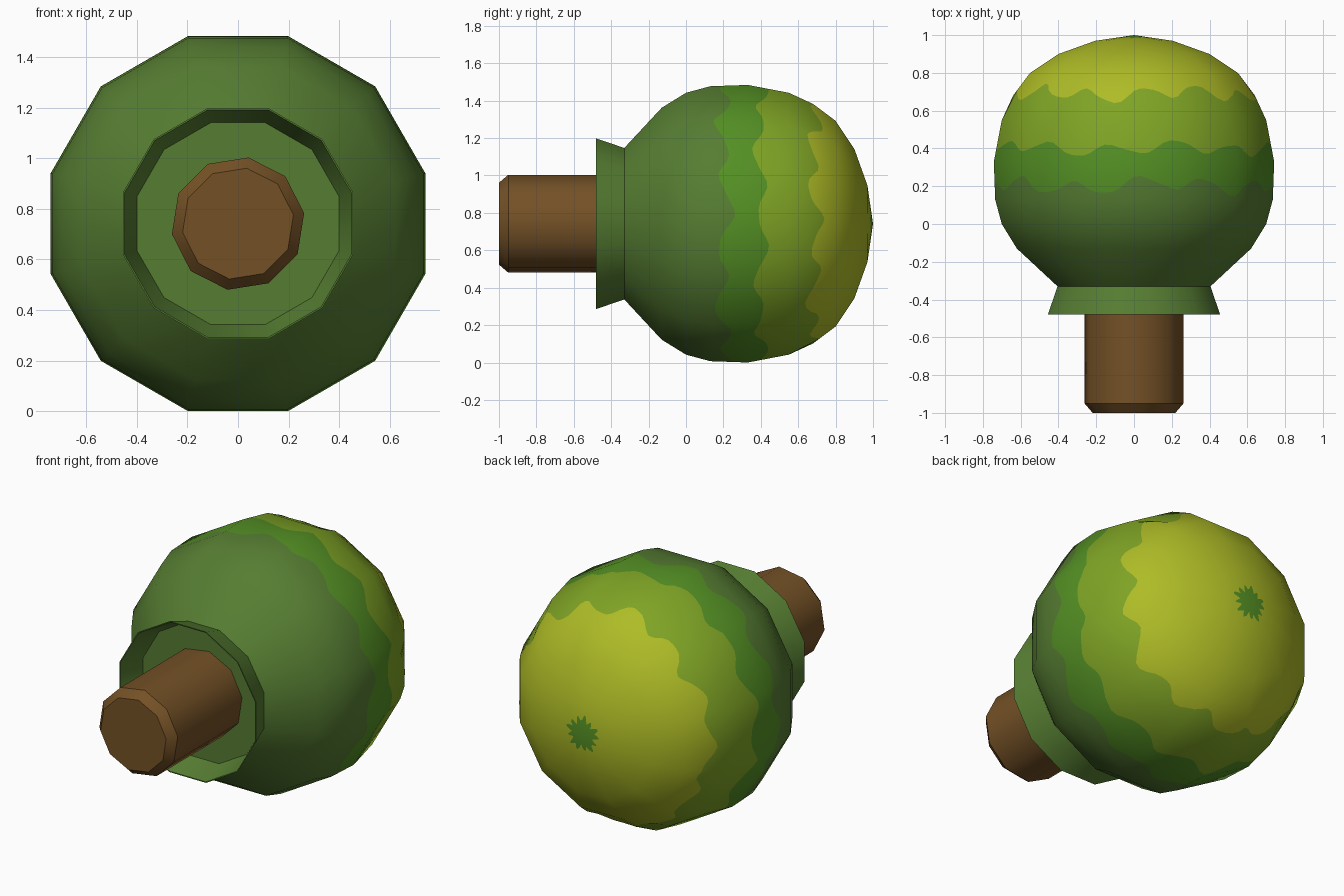
import bpy, bmesh, math
from mathutils import Vector

if "Cube" in bpy.data.objects:
    bpy.data.objects.remove(bpy.data.objects["Cube"])

CZ = 0.742  # height of the fruit's axis


def material(name, rgb):
    m = bpy.data.materials.new(name)
    lin = [(c / 255 / 12.92) if c < 10 else ((c / 255 + 0.055) / 1.055) ** 2.4 for c in rgb]
    m.diffuse_color = (*lin, 1)
    m.use_nodes = True
    m.node_tree.nodes["Principled BSDF"].inputs["Base Color"].default_value = m.diffuse_color
    return m


dark = material("dark_green", (86, 125, 50))
mid = material("mid_green", (84, 144, 36))
light = material("light_green", (127, 164, 37))
yellow = material("yellow_green", (174, 188, 38))
brown = material("stem_brown", (116, 81, 38))

# Body profile along y: (y, distance from axis to the flat of the 12-gon)
PROFILE = [(-0.33, 0.405), (-0.13, 0.62), (0, 0.70), (0.13, 0.735), (0.33, 0.742),
           (0.55, 0.70), (0.68, 0.64), (0.80, 0.55), (0.90, 0.40), (0.97, 0.205), (1.0, 0.0)]


def lerp_profile(y, values):
    for i in range(len(PROFILE) - 1):
        y0, y1 = PROFILE[i][0], PROFILE[i + 1][0]
        if y <= y1 + 1e-6:
            t = (y - y0) / (y1 - y0)
            return values[i] * (1 - t) + values[i + 1] * t
    return values[-1]


RADII = [p[1] for p in PROFILE]
# profile slope angle per segment, averaged at the points for smooth normals
SEG = [math.atan2(PROFILE[i][1] - PROFILE[i + 1][1], PROFILE[i + 1][0] - PROFILE[i][0])
       for i in range(len(PROFILE) - 1)]
TILT = [SEG[0]] + [(a + b) / 2 for a, b in zip(SEG, SEG[1:])] + [math.pi / 2]


def wave(theta, phase):
    return (0.6 * math.sin(13 * theta + phase) + 0.3 * math.sin(5 * theta + 2 * phase)
            + 0.1 * math.sin(29 * theta))


def polygon_factor(theta, sides):
    step = math.tau / sides
    return 1 / math.cos((theta + step / 2) % step - step / 2)


def loft(name, rings, mats, mat_of_segment):
    bm = bmesh.new()
    grid = [[bm.verts.new(p) for p in ring] for ring in rings]
    n = len(rings[0])
    for i in range(len(grid) - 1):
        for j in range(n):
            k = (j + 1) % n
            f = bm.faces.new((grid[i][j], grid[i][k], grid[i + 1][k], grid[i + 1][j]))
            f.material_index = mat_of_segment[i]
            f.smooth = True
    bmesh.ops.remove_doubles(bm, verts=bm.verts, dist=1e-5)
    bmesh.ops.recalc_face_normals(bm, faces=bm.faces)
    me = bpy.data.meshes.new(name)
    bm.to_mesh(me)
    bm.free()
    for m in mats:
        me.materials.append(m)
    ob = bpy.data.objects.new(name, me)
    bpy.context.collection.objects.link(ob)
    return ob


# Fruit body: profile rings plus wavy rings (y, wave size, material after the ring)
RINGS = [(-0.33, 0, 0), (-0.13, 0, 0), (0, 0, 0), (0.13, 0, 0), (0.205, 0.06, 1),
         (0.33, 0, 1), (0.40, 0.05, 2), (0.55, 0, 2), (0.69, 0.055, 3), (0.80, 0, 3),
         (0.90, 0, 3), (0.97, 0, 3), (0.987, 0.004, 1), (1.0, 0, 1)]
N = 12 * 10
rings = []
for i, (y, amp, _) in enumerate(RINGS):
    ring = []
    for j in range(N):
        th = math.tau * (j + 5) / N
        yy = y + amp * wave(th, i * 1.7)
        r = lerp_profile(yy, RADII) * polygon_factor(th, 12)
        ring.append((r * math.cos(th), yy, CZ + r * math.sin(th)))
    rings.append(ring)
body = loft("fruit_body", rings, [dark, mid, light, yellow], [r[2] for r in RINGS])

# smooth shading across the twelve flats
normals = []
for v in body.data.vertices:
    th = math.atan2(v.co.z - CZ, v.co.x)
    t = lerp_profile(v.co.y, TILT)
    normals.append(Vector((math.cos(t) * math.cos(th), math.sin(t), math.cos(t) * math.sin(th))))
body.data.normals_split_custom_set_from_vertices(normals)


def lathe(name, profile, sides, offset, mat, flat_radius):
    k = 1 / math.cos(math.pi / sides) if flat_radius else 1
    rs = [[(r * k * math.cos(offset + math.tau * j / sides), y,
            CZ + r * k * math.sin(offset + math.tau * j / sides)) for j in range(sides)]
          for y, r in profile]
    ob = loft(name, rs, [mat], [0] * len(profile))
    bpy.context.view_layer.objects.active = ob
    ob.select_set(True)
    bpy.ops.object.shade_smooth_by_angle(angle=math.radians(37))
    ob.select_set(False)
    return ob


# Flared collar with a recessed disc
lathe("collar", [(-0.33, 0.405), (-0.48, 0.456), (-0.48, 0.45), (-0.335, 0.40), (-0.335, 0)],
      12, math.radians(15), dark, True)

# Stem with a chamfered end
lathe("stem", [(-0.32, 0.265), (-0.95, 0.265), (-1.0, 0.222), (-1.0, 0)],
      10, math.radians(9), brown, False)
